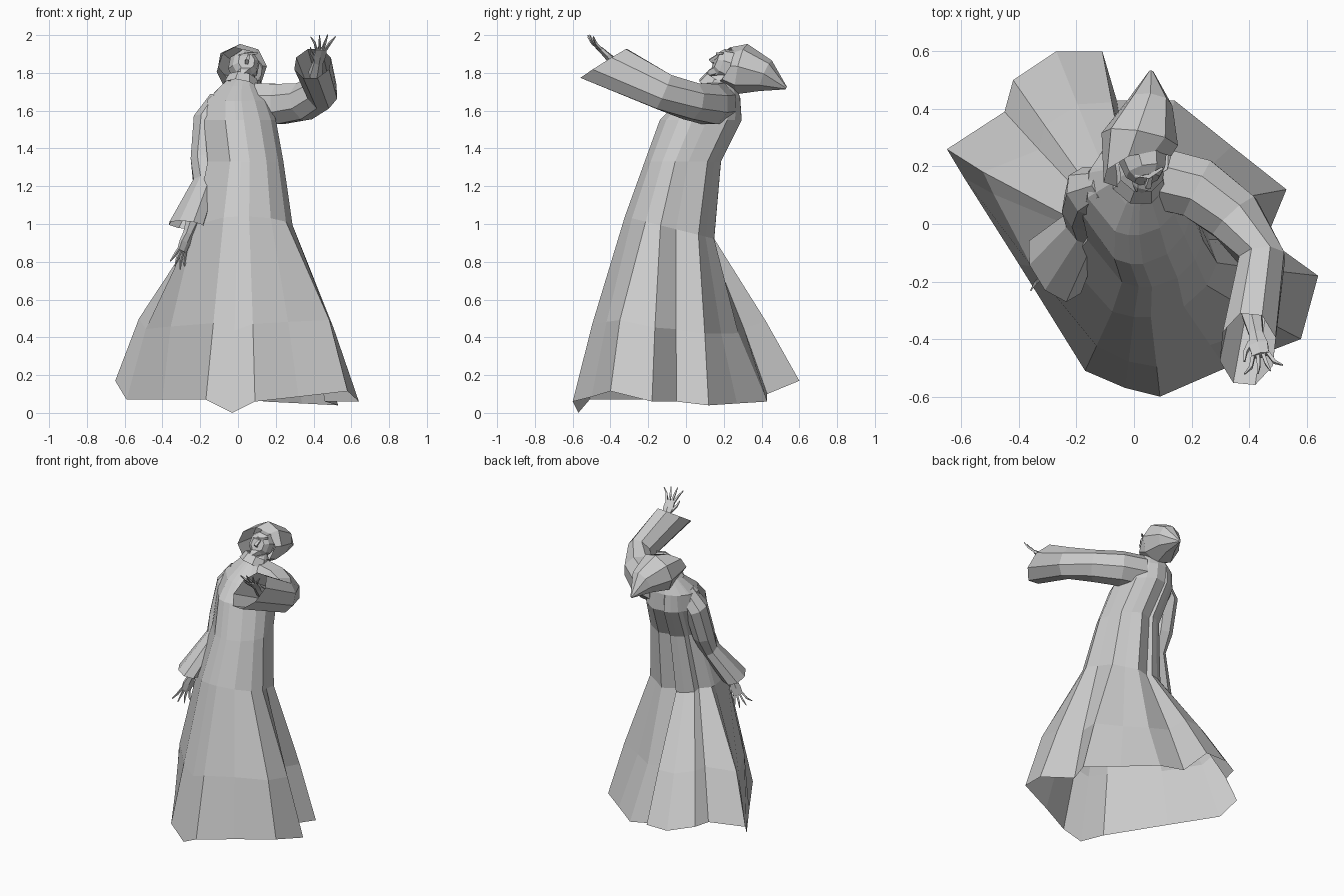
import bpy, bmesh, math
from mathutils import Vector

if "Cube" in bpy.data.objects:
    bpy.data.objects.remove(bpy.data.objects["Cube"])

grey = bpy.data.materials.new("plain_grey")
grey.use_nodes = True
grey.diffuse_color = (0.6, 0.6, 0.6, 1)
grey.node_tree.nodes["Principled BSDF"].inputs["Base Color"].default_value = (0.6, 0.6, 0.6, 1)


def finish(bm, name):
    """Turn a bmesh into a flat shaded object."""
    bmesh.ops.recalc_face_normals(bm, faces=bm.faces)
    mesh = bpy.data.meshes.new(name)
    bm.to_mesh(mesh)
    bm.free()
    mesh.materials.append(grey)
    obj = bpy.data.objects.new(name, mesh)
    bpy.context.collection.objects.link(obj)
    return obj


def skin(bm, rings, cap_start=False, cap_end=False):
    """Bridge rings of points with quads."""
    loops = [[bm.verts.new(p) for p in ring] for ring in rings]
    for a, b in zip(loops, loops[1:]):
        for i in range(len(a)):
            j = (i + 1) % len(a)
            bm.faces.new((a[i], a[j], b[j], b[i]))
    if cap_start:
        bm.faces.new(loops[0])
    if cap_end:
        bm.faces.new(loops[-1])


def tube(bm, path, radii, ref, sides=8, start_dir=None, end_dir=None, caps=(True, True)):
    """Sweep an oval along a path; radii are (across, along ref)."""
    pts = [Vector(p) for p in path]
    last = len(pts) - 1
    rings = []
    for i, (p, (ra, rb)) in enumerate(zip(pts, radii)):
        t = pts[min(i + 1, last)] - pts[max(i - 1, 0)]
        if start_dir and i == 0:
            t = Vector(start_dir)
        if end_dir and i == last:
            t = Vector(end_dir)
        t.normalize()
        up = Vector(ref)
        up = (up - t * up.dot(t)).normalized()
        side = up.cross(t)
        ring = []
        for k in range(sides):
            a = math.tau * (k + 0.5) / sides
            ring.append(p + side * (ra * math.cos(a)) + up * (rb * math.sin(a)))
        rings.append(ring)
    skin(bm, rings, *caps)


# Robe: pleated hem outline, then tilted ovals up to the neck
hem = [(-.03, -.57, 0), (.09, -.6, .06), (.32, -.5, .085), (.58, -.4, .115),
       (.64, -.18, .06), (.46, -.05, .06), (.53, .12, .04), (.34, .27, .05),
       (.14, .43, .06), (-.06, .43, .1), (-.11, .6, .17), (-.27, .6, .17),
       (-.42, .5, .2), (-.45, .39, .2), (-.65, .26, .17), (-.59, .16, .07),
       (-.4, -.14, .07), (-.17, -.51, .07)]
folds = {5: .88, 7: .93, 9: .84, 13: .88}
twist = {5: .15, 6: .35, 7: .2}
bulge = {3: .07, 7: -.05, 8: -.08, 14: .09, 15: .09, 16: .07, 17: 0}
angles = [math.atan2(y + .05, x - .03) + twist.get(i, 0) for i, (x, y, z) in enumerate(hem)]


def oval(cx, cy, cz, rx, ry, slope, pleat):
    ring = []
    for i, a in enumerate(angles):
        f = 1 + (folds.get(i, 1) - 1) * pleat
        dy = ry * f * math.sin(a)
        ring.append(Vector((cx + rx * f * math.cos(a), cy + dy, cz + slope * dy)))
    return ring


waist = oval(.03, -.085, .98, .265, .24, -.25, 1)
knee = [Vector(h).lerp(w, .42) + Vector((h[0], h[1], 0)) * bulge.get(i, .02)
        for i, (h, w) in enumerate(zip(hem, waist))]
robe = bmesh.new()
skin(robe, [hem, knee, waist,
            oval(.04, -.015, 1.33, .205, .205, 0, .8),
            oval(.01, .08, 1.55, .195, .22, 0, .4),
            oval(0, .125, 1.66, .165, .165, .05, 0),
            oval(.01, .16, 1.74, .095, .1, .1, 0),
            oval(.03, .19, 1.79, .055, .06, .1, 0)], cap_end=True)
finish(robe, "robe")

# Collar
collar = bmesh.new()
tube(collar, [(.015, .155, 1.72), (.025, .18, 1.77)], [(.1, .1), (.08, .08)], (0, 1, 0),
     caps=(False, False))
finish(collar, "collar")

# Sleeves: one raised forward, one hanging, both with open flared cuffs
raised = bmesh.new()
tube(raised, [(.08, .16, 1.64), (.22, .125, 1.635), (.35, .025, 1.65), (.445, -.12, 1.7), (.395, -.435, 1.85)],
     [(.115, .115), (.115, .115), (.105, .105), (.085, .105), (.1, .155)], (0, 0, 1),
     end_dir=(-.05, -.5, .8), caps=(True, False))
finish(raised, "raised_sleeve")

lowered = bmesh.new()
tube(lowered, [(-.09, .14, 1.65), (-.155, .11, 1.55), (-.175, .05, 1.34), (-.175, -.01, 1.22), (-.275, -.15, .995)],
     [(.07, .06), (.08, .095), (.075, .085), (.06, .08), (.08, .135)], (-.5, .85, 0),
     end_dir=(-.2, -.2, -1), caps=(True, False))
finish(lowered, "lowered_sleeve")


# Hands: wrist and palm, four fanned fingers and a thumb
def hand(name, wrist, direction, across, thumb_side):
    bm = bmesh.new()
    w = Vector(wrist)
    d = Vector(direction).normalized()
    s = Vector(across)
    s = (s - d * s.dot(d)).normalized()
    ref = d.cross(s)
    tube(bm, [w - d * .1, w, w + d * .05, w + d * .1],
         [(.04, .04), (.028, .024), (.038, .018), (.034, .014)], ref, 6)
    for k in range(4):
        u = (k - 1.5) / 1.5
        base = w + d * .095 + s * (u * .026)
        bend = base + d * .05 + s * (u * .016)
        tip = base + d * (.105 - .02 * abs(u)) + s * (u * .042) + ref * .012
        tube(bm, [base, bend, tip], [(.009, .009), (.008, .008), (.003, .003)], ref, 4)
    base = w + d * .03 + s * (thumb_side * .025)
    out = s * thumb_side
    tube(bm, [base, base + d * .04 + out * .025, base + d * .08 + out * .035],
         [(.012, .011), (.009, .009), (.004, .004)], ref, 4)
    finish(bm, name)


hand("raised_hand", (.425, -.385, 1.86), (.15, -.7, .67), (1, .25, 0), -1)
hand("lowered_hand", (-.265, -.15, .95), (-.35, -.15, -1), (.7, .7, 0), 1)

# Hood: open front turned up and aside, full crown, drooping point behind
hood = bmesh.new()
tube(hood, [(.012, .19, 1.835), (.02, .295, 1.82), (.055, .42, 1.785), (.06, .53, 1.72)],
     [(.128, .112), (.135, .137), (.078, .09), (.008, .008)], (.3, 0, 1), 8,
     start_dir=(-.3, .8, -.45), end_dir=(.1, .6, -.3), caps=(False, True))
finish(hood, "hood")

# Head inside the hood, with nose, brow and beard
head = bmesh.new()
tube(head, [(.045, .155, 1.862), (.04, .18, 1.852), (.03, .23, 1.835), (.025, .3, 1.81)],
     [(.045, .05), (.07, .08), (.085, .09), (.06, .07)], (.2, .4, 1), 8)
finish(head, "head")
nose = bmesh.new()
tube(nose, [(.06, .18, 1.9), (.048, .128, 1.865), (.045, .145, 1.85)],
     [(.007, .01), (.014, .012), (.012, .006)], (0, -1, 0), 4)
finish(nose, "nose")
brow = bmesh.new()
tube(brow, [(.005, .17, 1.89), (.052, .165, 1.9), (.1, .195, 1.905)],
     [(.006, .008), (.01, .01), (.006, .008)], (0, 0, 1), 4)
finish(brow, "brow")
beard = bmesh.new()
tube(beard, [(.035, .17, 1.815), (.025, .13, 1.8), (.015, .105, 1.785)],
     [(.05, .03), (.032, .022), (.006, .006)], (0, 0, 1), 5)
finish(beard, "beard")
